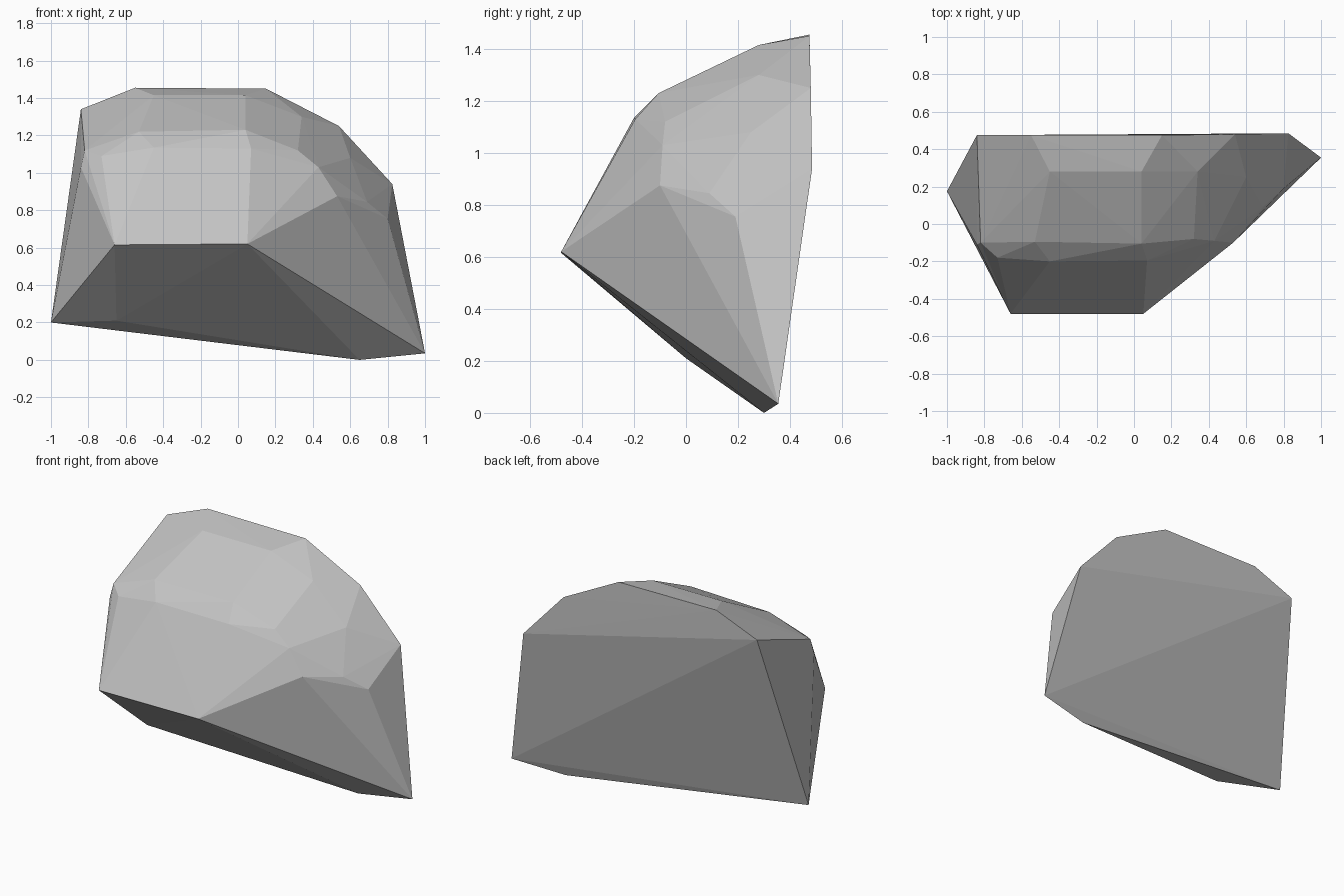
import bpy
import bmesh

if "Cube" in bpy.data.objects:
    bpy.data.objects.remove(bpy.data.objects["Cube"])

# Corner points of the faceted boulder, grouped by region
underside = [(-0.66, -0.48, 0.615), (0.05, -0.48, 0.62), (-1.0, 0.175, 0.20),
             (-0.65, 0.0, 0.21), (0.65, 0.30, 0.0), (1.0, 0.355, 0.035)]
back_rim = [(-0.84, 0.475, 1.34), (-0.55, 0.475, 1.455), (0.15, 0.475, 1.45),
            (0.54, 0.48, 1.25), (0.825, 0.485, 0.94)]
crown = [(-0.45, 0.28, 1.415), (0.04, 0.28, 1.415), (-0.53, -0.095, 1.22),
         (0.04, -0.105, 1.23), (-0.45, -0.20, 1.135), (0.07, -0.195, 1.13)]
left_shoulder = [(-0.84, -0.11, 1.03), (-0.82, -0.10, 1.12), (-0.73, -0.18, 1.09)]
right_shoulder = [(0.32, -0.08, 1.12), (0.43, -0.09, 1.03), (0.53, -0.10, 0.875),
                  (0.69, 0.09, 0.845), (0.80, 0.19, 0.755), (0.34, 0.28, 1.30),
                  (0.60, 0.25, 1.08)]

# Wrap the corners in a convex shell
bm = bmesh.new()
for p in underside + back_rim + crown + left_shoulder + right_shoulder:
    bm.verts.new(p)
hull = bmesh.ops.convex_hull(bm, input=bm.verts[:])
unused = {v for v in hull["geom_interior"] + hull["geom_unused"]
          if isinstance(v, bmesh.types.BMVert) and not v.link_faces}
bmesh.ops.delete(bm, geom=list(unused), context='VERTS')
bmesh.ops.recalc_face_normals(bm, faces=bm.faces[:])

mesh = bpy.data.meshes.new("boulder")
bm.to_mesh(mesh)
bm.free()

# Plain grey stone
stone = bpy.data.materials.new("stone_grey")
stone.diffuse_color = (0.55, 0.55, 0.55, 1.0)
stone.use_nodes = True
stone.node_tree.nodes["Principled BSDF"].inputs["Base Color"].default_value = stone.diffuse_color
mesh.materials.append(stone)
boulder = bpy.data.objects.new("boulder", mesh)
bpy.context.collection.objects.link(boulder)
